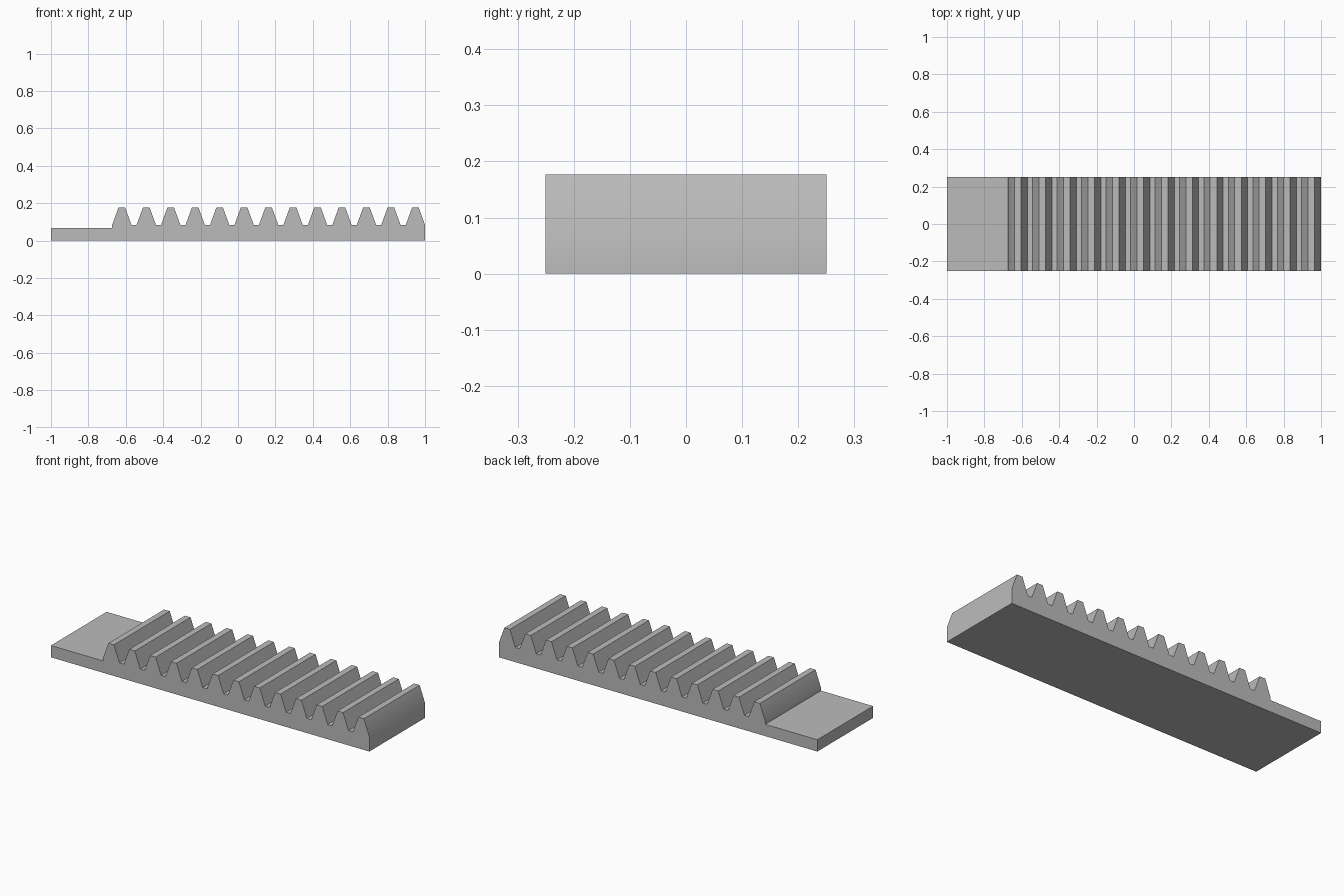
import bpy
import bmesh
import math

cube = bpy.data.objects.get("Cube")
if cube:
    bpy.data.objects.remove(cube, do_unlink=True)

# Rack proportions
TEETH = 13
PITCH = 0.1308
MODULE = PITCH / math.pi
TOP = 0.177
ROOT = TOP - 2.25 * MODULE
PLATE = 0.067
HALF_WIDTH = 0.25
SLOPE = math.tan(math.radians(20))
TIP_HALF = PITCH / 4 - MODULE * SLOPE
ROOT_HALF = PITCH / 4 + 1.25 * MODULE * SLOPE

# Plain grey
grey = bpy.data.materials.new("plain_grey")
grey.use_nodes = True
color = (0.5, 0.5, 0.5, 1)
grey.diffuse_color = color
grey.node_tree.nodes["Principled BSDF"].inputs["Base Color"].default_value = color

# Side profile: flat mounting plate, then the row of trapezoid teeth
first = 1 - ROOT_HALF - (TEETH - 1) * PITCH
profile = [(1, 0), (-1, 0), (-1, PLATE), (first - ROOT_HALF, PLATE)]
for i in range(TEETH):
    x = first + i * PITCH
    profile += [(x - ROOT_HALF, ROOT), (x - TIP_HALF, TOP),
                (x + TIP_HALF, TOP), (x + ROOT_HALF, ROOT)]

# Extrude the profile across the width
bm = bmesh.new()
side = bm.faces.new([bm.verts.new((x, -HALF_WIDTH, z)) for x, z in profile])
extruded = bmesh.ops.extrude_face_region(bm, geom=[side], use_keep_orig=True)
moved = [v for v in extruded["geom"] if isinstance(v, bmesh.types.BMVert)]
bmesh.ops.translate(bm, verts=moved, vec=(0, 2 * HALF_WIDTH, 0))
bmesh.ops.recalc_face_normals(bm, faces=bm.faces)
mesh = bpy.data.meshes.new("gear_rack")
bm.to_mesh(mesh)
bm.free()
mesh.materials.append(grey)

rack = bpy.data.objects.new("gear_rack", mesh)
bpy.context.collection.objects.link(rack)
bpy.ops.object.select_all(action="DESELECT")
rack.select_set(True)
bpy.context.view_layer.objects.active = rack
bpy.ops.object.shade_smooth_by_angle(angle=math.radians(30))
